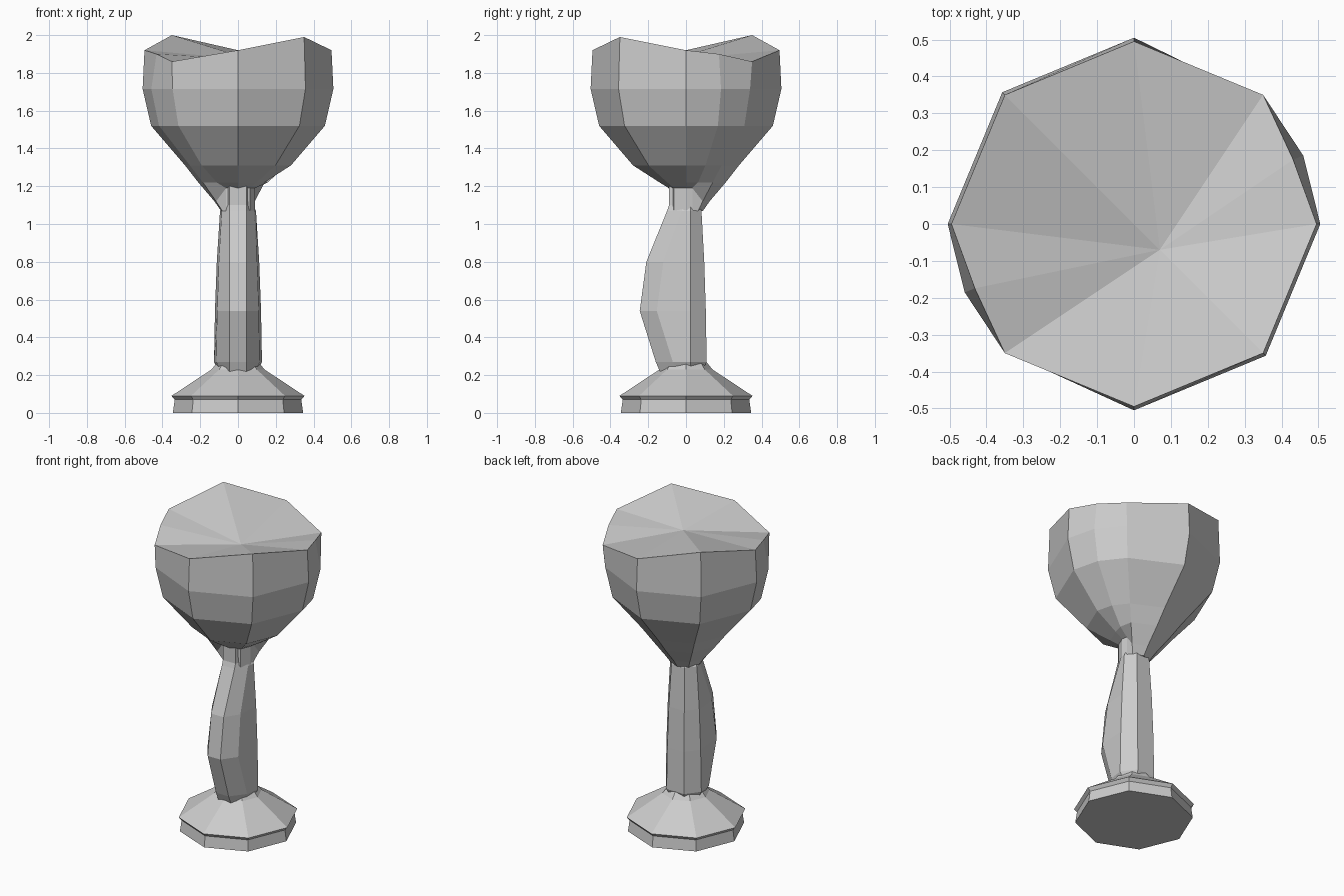
import bpy
from math import cos, sin, radians

if "Cube" in bpy.data.objects:
    bpy.data.objects.remove(bpy.data.objects["Cube"])


def loft(name, rings, cap_top=True):
    """Skin closed rings of equal length, bottom to top."""
    n = len(rings[0])
    verts = [p for ring in rings for p in ring]
    faces = [(k * n + i, k * n + (i + 1) % n, (k + 1) * n + (i + 1) % n, (k + 1) * n + i)
             for k in range(len(rings) - 1) for i in range(n)]
    faces.append(tuple(reversed(range(n))))
    top = (len(rings) - 1) * n
    if cap_top is True:
        faces.append(tuple(range(top, top + n)))
    else:
        verts.append(cap_top)
        faces += [(top + i, top + (i + 1) % n, len(verts) - 1) for i in range(n)]
    mesh = bpy.data.meshes.new(name)
    mesh.from_pydata(verts, [], faces)
    obj = bpy.data.objects.new(name, mesh)
    bpy.context.collection.objects.link(obj)
    return obj


def polar(angle, r, z):
    a = radians(angle)
    return (r * cos(a), r * sin(a), z)


# Foot: faceted disc with a sloping shoulder
foot_profile = [(0.345, 0), (0.335, 0.07), (0.352, 0.09), (0.14, 0.23), (0.10, 0.28)]
loft("foot", [[polar(45 * i, r, z) for i in range(8)] for r, z in foot_profile])

# Stem: straight back, narrow bulging front; (z, front y, width scale)
stem_rings = []
for z, front, s in [(0.20, -0.13, 0.75), (0.27, -0.16, 1.04), (0.54, -0.245, 1.0),
                    (0.80, -0.21, 0.92), (1.07, -0.10, 0.78), (1.10, -0.09, 0.65), (1.24, -0.09, 0.55)]:
    right = [(0.045, front), (0.11 * s, min(front + 0.09, -0.02)),
             (0.122 * s, 0.025), (0.06 * s, 0.105 * s)]
    left = [(-x, y) for x, y in reversed(right)]
    stem_rings.append([(x, y, z) for x, y in right + left])
loft("stem", stem_rings)

# Bowl: columns of (angle, rim height, underside radius, belly scale), rear runs straight to the stem
columns = [(0, 1.92, 0.14, 1), (22, 1.90, 0.17, 0.98), (45, 1.86, 0.20, 0.95),
           (90, 1.92, 0.21, 1), (135, 2.0, 0.21, 1), (180, 1.92, 0.21, 1),
           (202, 1.90, 0.20, 0.98), (225, 1.86, 0.16, 0.97), (270, 1.92, 0.14, 1), (315, 1.99, 0.14, 1)]
bowl_rings = [[], [], [], [], [], [], []]
for angle, rim, under, s in columns:
    flat = 0.94 if angle in (22, 202) else 1
    rear = 40 <= angle <= 205
    profile = [(0.09, 1.07), (0.125 if rear else 0.09, 1.12 if rear else 1.19),
               (under, 1.22), (0.28 * s, 1.31), (0.46 * s, 1.52), (0.505 * s, 1.715),
               (0.495 * flat, rim)]
    for ring, (r, z) in zip(bowl_rings, profile):
        ring.append(polar(angle, r, z))
# Top closes in two flaps that meet along a shallow valley
loft("bowl", bowl_rings, cap_top=(0.07, -0.07, 1.87))
